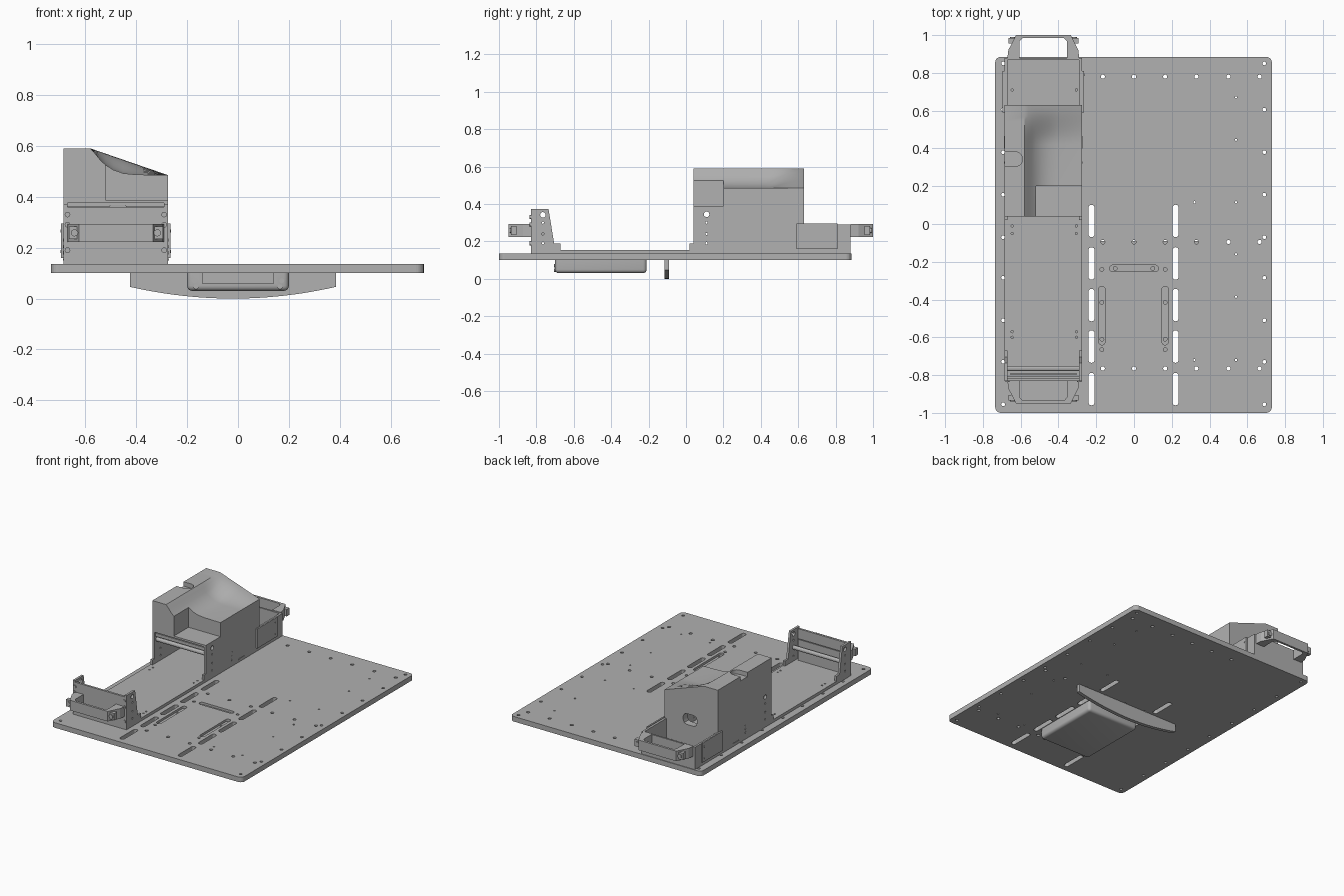
import bpy, bmesh, math
from mathutils import Vector

if "Cube" in bpy.data.objects:
    bpy.data.objects.remove(bpy.data.objects["Cube"], do_unlink=True)

grey = bpy.data.materials.new("machined_grey")
grey.use_nodes = True
COLOUR = (0.44, 0.44, 0.44, 1)
grey.diffuse_color = COLOUR
grey.node_tree.nodes["Principled BSDF"].inputs["Base Color"].default_value = COLOUR


def finish(name, bm):
    bmesh.ops.recalc_face_normals(bm, faces=bm.faces)
    me = bpy.data.meshes.new(name)
    bm.to_mesh(me)
    bm.free()
    me.materials.append(grey)
    ob = bpy.data.objects.new(name, me)
    bpy.context.collection.objects.link(ob)
    return ob


def add_prism(bm, pts, axis, lo, hi):
    """Extrude a 2D outline along an axis (the other two axes in x, y, z order)."""
    def place(p, h):
        c = list(p)
        c.insert("xyz".index(axis), h)
        return bm.verts.new(c)
    a, b = [place(p, lo) for p in pts], [place(p, hi) for p in pts]
    bm.faces.new(a)
    bm.faces.new(b)
    for i in range(len(a)):
        j = (i + 1) % len(a)
        bm.faces.new((a[i], a[j], b[j], b[i]))


def prism(name, pts, axis, lo, hi):
    bm = bmesh.new()
    add_prism(bm, pts, axis, lo, hi)
    return finish(name, bm)


def rect(x0, x1, y0, y1):
    return [(x0, y0), (x1, y0), (x1, y1), (x0, y1)]


def box(name, x0, x1, y0, y1, z0, z1):
    return prism(name, rect(x0, x1, y0, y1), "z", z0, z1)


def rounded(x0, x1, y0, y1, r, n=5):
    pts = []
    for k, (cx, cy) in enumerate(rect(x0 + r, x1 - r, y0 + r, y1 - r)):
        for i in range(n + 1):
            a = math.pi * (1 + k / 2 + i / n / 2)
            pts.append((cx + r * math.cos(a), cy + r * math.sin(a)))
    return pts


def circle(cx, cy, r, n=12):
    return [(cx + r * math.cos(2 * math.pi * i / n),
             cy + r * math.sin(2 * math.pi * i / n)) for i in range(n)]


def cut(ob, prisms):
    """Subtract a list of prisms, then discard the cutter."""
    bm = bmesh.new()
    for p in prisms:
        add_prism(bm, *p)
    tool = finish("cutter", bm)
    tool.hide_render = True
    mod = ob.modifiers.new("cut", "BOOLEAN")
    mod.operation, mod.solver, mod.object = "DIFFERENCE", "EXACT", tool
    bpy.context.view_layer.objects.active = ob
    bpy.ops.object.modifier_apply(modifier=mod.name)
    bpy.data.objects.remove(tool, do_unlink=True)


def smooth(ob, angle=30):
    bpy.ops.object.select_all(action="DESELECT")
    ob.select_set(True)
    bpy.context.view_layer.objects.active = ob
    bpy.ops.object.shade_smooth_by_angle(angle=math.radians(angle))


L, R, TOP = -0.685, -0.275, 0.135      # carriage sides and board top
MID = (L + R) / 2

# Board with shallow pockets, long slots and screw holes
board = prism("base_board", rounded(-0.735, 0.73, -1, 0.885, 0.03), "z", 0.1, TOP)
pockets = [rounded(x - .017, x + .017, -.64, -.33, .0165) for x in (-.17, .165)]
pockets.append(rounded(-.13, .13, -.252, -.218, .0165))
cut(board, [(p, "z", 0.12, 0.2) for p in pockets])
holes = [rounded(x - .016, x + .016, y, y + .172, .0155)
         for x in (-.225, .22) for y in (-.07, -.295, -.515, -.735, -.96)]
spots = [(x, y, .011) for x in (-.165, 0, .165, .33, .5, .665) for y in (.78, -.095, -.765)]
spots += [(x, y, .01) for x in (-.693, .69)
          for y in (.85, .605, .38, .155, -.07, -.285, -.51, -.73, -.955)]
spots += [(.54, y, .006) for y in (.67, .445, .115, -.16, -.385, -.72)]
spots += [(.32, y, .006) for y in (.115, -.72)]
spots += [(x, y, .01) for x in (-.17, .165) for y in (-.24, -.415, -.61, -.665)]
spots += [(x, -.235, .01) for x in (-.1, .1)]
holes += [circle(*s) for s in spots]
cut(board, [(h, "z", 0.05, 0.2) for h in holes])

# Underside tray with an open front and screws
tray = box("under_tray", -0.2, 0.2, -0.7, -0.21, 0.03, 0.1)
bm = bmesh.new()
bm.from_mesh(tray.data)
edges = [e for e in bm.edges if min(v.co.z for v in e.verts) < 0.05]
bmesh.ops.bevel(bm, geom=edges, offset=0.02, segments=4, profile=0.5, affect="EDGES")
bm.to_mesh(tray.data)
bm.free()
cut(tray, [(rect(-.14, .14, .06, .12), "y", -0.8, -0.25)])
smooth(tray)
for s in (-1, 1):
    for x, z in ((.172, .07), (.165, .046)):
        prism("tray_screw", circle(s * x, z, .01), "y", -0.705, -0.69)

# Curved fin under the board
arc = [(-0.02 + 0.405 * t, 0.046 * t * t) for t in [i / 12 - 1 for i in range(25)]]
smooth(prism("curved_fin", [(-.425, .1)] + arc + [(.385, .1)], "y", -0.115, -0.09))

# Carriage base strip
strip = box("carriage_strip", L, R, -0.81, 0.88, TOP, 0.155)
cut(strip, [(circle(x, y, .006), "z", 0.14, 0.2)
            for x in (-.645, -.305) for y in (-.6, -.57, -.05, -.01, .71)])

# Front bracket: side cheeks, panel and rod
cheek = [(-.83, TOP), (-.83, .372), (-.735, .372), (-.705, .19), (-.67, .19), (-.67, TOP)]
for x in (L, R - .015):
    c = prism("front_cheek", cheek, "x", x, x + .015)
    cut(c, [(circle(-.765, z, r), "x", x - .1, x + .1)
            for z, r in ((.342, .015), (.3, .006), (.24, .006), (.19, .006))])
box("front_panel", L + .015, R - .015, -.83, -.815, TOP, .36)
box("front_inner_panel", L + .03, R - .03, -.80, -.79, .155, .3)
prism("front_rod", circle(-.765, .25, .014), "x", L + .01, R - .01)
for x in (L + .015, R - .015):
    for z in (.33, .29, .19):
        prism("panel_screw", circle(x, z, .011), "y", -.836, -.82)

# Housing: sculpted top that rises from a scoop to a straight slope at the rear
scoop = [(L, .59), (-.58, .59), (-.56, .568), (-.54, .543), (-.52, .525),
         (-.49, .506), (-.45, .492), (-.4, .487), (R, .485)]
rows = [.04, .2, .42] + [.42 + .2 * i / 8 for i in range(1, 9)] + [.63]


def top_height(x, z, y):
    slope = min(.59, .59 - (x + .58) * .105 / .305)
    t = max(0, min(1, (y - .42) / .2))
    t = t * t * (3 - 2 * t)
    return z + (slope - z) * t


bm = bmesh.new()
grid = [[bm.verts.new((x, y, top_height(x, z, y))) for x, z in scoop] for y in rows]
for a, b in zip(grid, grid[1:]):
    for i in range(len(a) - 1):
        bm.faces.new((a[i], a[i + 1], b[i + 1], b[i]))
rim = [e for e in bm.edges if e.is_boundary]
low = bmesh.ops.extrude_edge_only(bm, edges=rim)["geom"]
for v in low:
    if isinstance(v, bmesh.types.BMVert):
        v.co.z = TOP
bmesh.ops.contextual_create(bm, geom=[e for e in low if isinstance(e, bmesh.types.BMEdge)])
housing = finish("housing", bm)
cut(housing, [(rect(-.52, 0, 0, .2), "z", .388, .7)])
cut(housing, [(rect(L + .015, R - .015, 0, .58), "z", .15, .375)])
cut(housing, [(rounded(-.8, -.59, .305, .382, .038), "z", .56, .7)])
cut(housing, [(rounded(-.525, -.42, .29, .365, .025, 2), "y", .5, .7)])
cut(housing, [(circle(.11, z, r), "x", -1, 0)
              for z, r in ((.345, .015), (.3, .006), (.24, .006), (.19, .006))])
smooth(housing, 25)
prism("housing_rod", circle(.07, .315, .014), "x", L + .01, R - .01)
box("housing_crossbar", L + .015, R - .015, .055, .075, .34, .362)
for x in (L, R - .015):
    box("housing_foot", x, x + .015, .02, .045, TOP, .19)
    box("side_slot_plate", x - .003, x + .018, .4, .465, .15, .158)
    for z in (.18, .205, .23):
        prism("side_screw", circle(.325, z, .006), "x", x - .002, x + .017)

# Rear bracket: walls, outer side plates and end panel
for s, x in ((-1, L), (1, R)):
    box("rear_wall", min(x, x - s * .015), max(x, x - s * .015), .62, .88, TOP, .29)
    box("rear_side_plate", min(x, x + s * .01), max(x, x + s * .01), .59, .81, .16, .295)
    for z in (.185, .265):
        prism("side_plate_screw", circle(.79, z, .006), "x", x - .012, x + .012)
box("rear_panel", L + .015, R - .015, .868, .88, TOP, .29)

# Handles at both ends, each a tapered loop with bolt plates
half = [(.19, 0), (.185, .04), (.145, .115)]
inner = [(.125, .0), (.125, .085), (.11, .1)]
loop = ([(-x, y) for x, y in half] + [(x, y) for x, y in reversed(half)]
        + inner + [(-x, y) for x, y in reversed(inner)])
for name, y0, s in (("front_handle", -.83, -1), ("rear_handle", .88, 1)):
    prism(name, [(MID + x, y0 + s * y * 1.04) for x, y in loop], "z", .223, .293)
    for side in (-1, 1):
        x, y = MID + side * .163, y0 + s * .075
        box(name + "_bolt_plate", x - .022, x + .022, min(y, y + s * .03),
            max(y, y + s * .03), .235, .283)
        y += s * .03
        prism(name + "_bolt", circle(x, .258, .014), "y", y - .006, y + .006)
